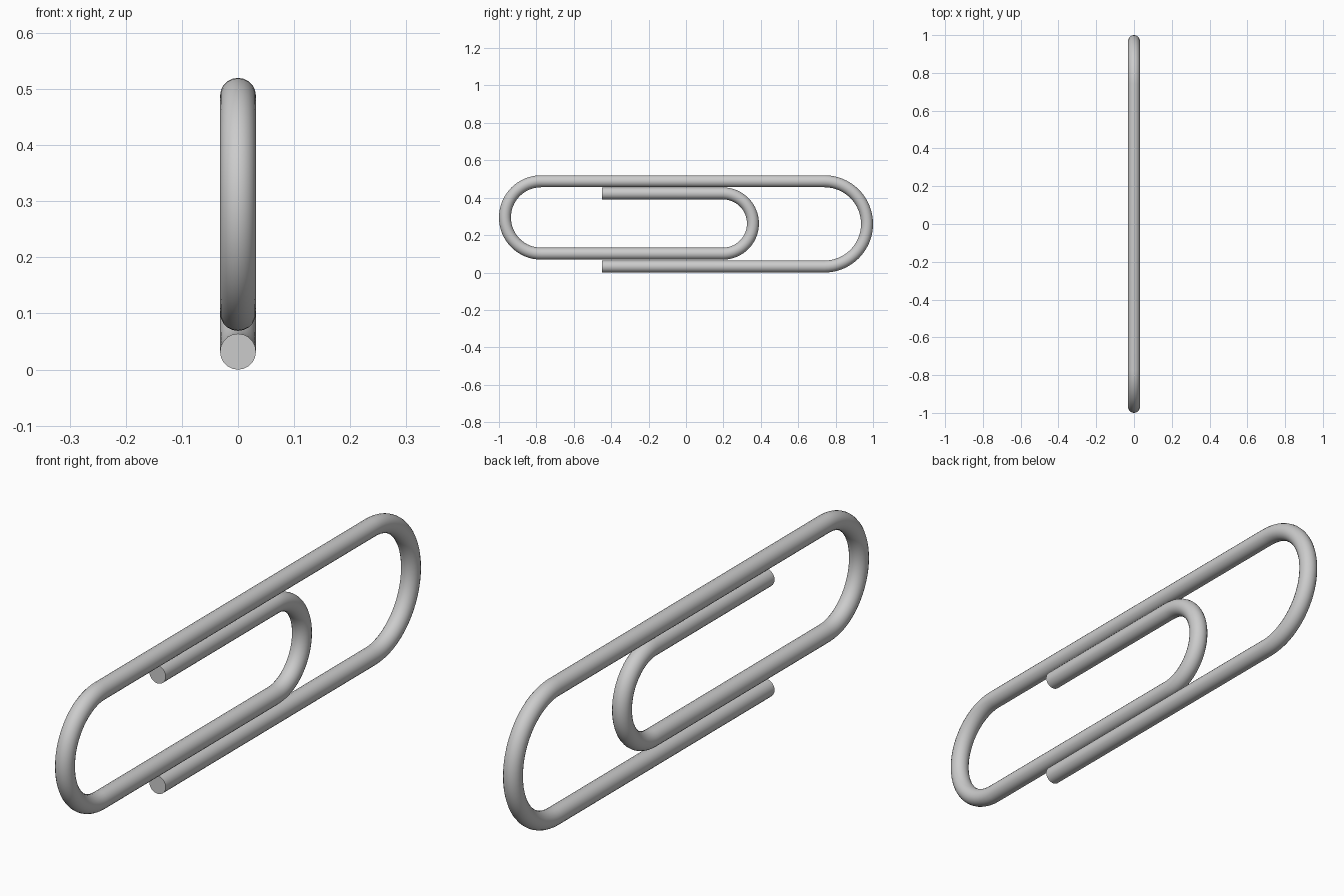
import bpy
from math import sin, cos, pi

if "Cube" in bpy.data.objects:
    bpy.data.objects.remove(bpy.data.objects["Cube"], do_unlink=True)

WIRE = 0.032                                   # wire radius
Z_BOTTOM, Z_LOW, Z_HIGH, Z_TOP = WIRE, 0.101, 0.423, 0.488
END_Y = -0.45                                  # both cut ends line up
STEPS = 32


def bend(y, z_from, z_to, side):
    """Half circle from one straight run to the next, bulging towards side * y."""
    mid, r = (z_from + z_to) / 2, (z_to - z_from) / 2
    pts = []
    for i in range(STEPS + 1):
        a = pi * i / STEPS
        pts.append((0, y + side * abs(r) * sin(a), mid - r * cos(a)))
    return pts


def bend_centre(tip, z_a, z_b, side):
    """Centre of a bend whose outer surface reaches the given tip."""
    return tip - side * (abs(z_a - z_b) / 2 + WIRE)


# Wire centreline: outer run, big back bend, front bend, small inner bend
path = [(0, END_Y, Z_BOTTOM)]
path += bend(bend_centre(1, Z_BOTTOM, Z_TOP, 1), Z_BOTTOM, Z_TOP, 1)
path += bend(bend_centre(-1, Z_TOP, Z_LOW, -1), Z_TOP, Z_LOW, -1)
path += bend(bend_centre(0.39, Z_LOW, Z_HIGH, 1), Z_LOW, Z_HIGH, 1)
path.append((0, END_Y, Z_HIGH))

# Round wire swept along the centreline
curve = bpy.data.curves.new("bent_wire", "CURVE")
curve.dimensions = "3D"
curve.bevel_depth = WIRE
curve.bevel_resolution = 8
curve.use_fill_caps = True
spline = curve.splines.new("POLY")
spline.points.add(len(path) - 1)
for point, co in zip(spline.points, path):
    point.co = (*co, 1)

wire = bpy.data.objects.new("bent_wire", curve)
bpy.context.collection.objects.link(wire)
bpy.ops.object.select_all(action="DESELECT")
wire.select_set(True)
bpy.context.view_layer.objects.active = wire
bpy.ops.object.convert(target="MESH")
wire = bpy.context.object
bpy.ops.object.shade_smooth_by_angle()

# Plain grey metal
steel = bpy.data.materials.new("steel_grey")
steel.use_nodes = True
colour = (0.6, 0.6, 0.6, 1)
steel.diffuse_color = colour
steel.node_tree.nodes["Principled BSDF"].inputs["Base Color"].default_value = colour
wire.data.materials.clear()
wire.data.materials.append(steel)
